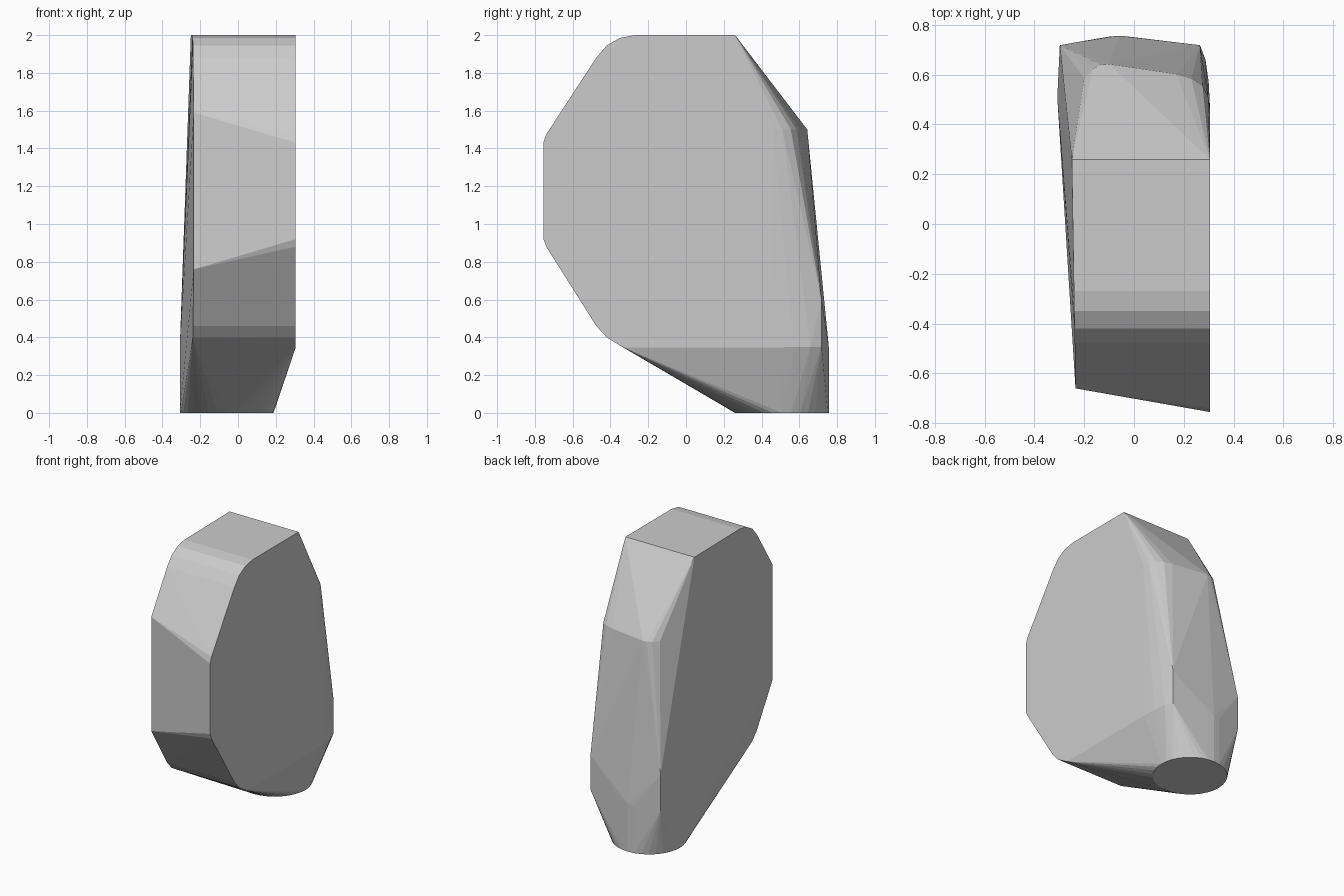
import bpy, bmesh
from math import cos, sin, pi, radians

if "Cube" in bpy.data.objects:
    bpy.data.objects.remove(bpy.data.objects["Cube"])

points = []

# Side outline (y, z), repeated on the right and left faces; only the front cut differs
rounded = [(0.26, 2.0), (-0.27, 2.0), (-0.35, 1.985), (-0.42, 1.945), (-0.475, 1.88),
           (-0.475, 0.46), (-0.42, 0.40)]
right_front = [(-0.74, 1.475), (-0.755, 1.43), (-0.755, 0.92), (-0.74, 0.88)]
left_front = [(-0.66, 1.59), (-0.66, 0.76)]
points += [(0.305, y, z) for y, z in rounded + right_front]
points += [(-0.235 - 0.016 * (y + 0.66), y, z) for y, z in rounded + left_front]

# Lower edge of the right face
points += [(0.305, -0.33, 0.345), (0.305, 0.47, 0.345)]

# Round foot, a short cylinder
for i in range(32):
    a = 2 * pi * i / 32
    for z in (0.0, 0.35):
        points.append((-0.06 + 0.248 * cos(a), 0.508 + 0.248 * sin(a), z))

# Back corners above the foot, with the curved right flank
for z in (0.35, 0.6):
    points += [(0.265, 0.718, z), (-0.298, 0.718, z)]
points += [(0.287, 0.66, 0.35), (0.30, 0.57, 0.35)]

# Rounded back ridge at shoulder height
ridge = [(-0.22, 0.53), (-0.20, 0.585), (-0.165, 0.622), (-0.13, 0.639), (-0.10, 0.642),
         (0.17, 0.602), (0.23, 0.585), (0.275, 0.555), (0.298, 0.51), (0.305, 0.46)]
points += [(x, y, 1.5) for x, y in ridge]

# Wrap the sections in one faceted skin
bm = bmesh.new()
for p in points:
    bm.verts.new(p)
result = bmesh.ops.convex_hull(bm, input=bm.verts[:])
loose = {g for g in result["geom_interior"] + result["geom_unused"]
         if isinstance(g, bmesh.types.BMVert)}
bmesh.ops.delete(bm, geom=[v for v in loose if v.is_valid], context="VERTS")
bmesh.ops.dissolve_limit(bm, angle_limit=radians(0.5), verts=bm.verts[:], edges=bm.edges[:])
bmesh.ops.recalc_face_normals(bm, faces=bm.faces[:])
mesh = bpy.data.meshes.new("faceted_body")
bm.to_mesh(mesh)
bm.free()
body = bpy.data.objects.new("faceted_body", mesh)
bpy.context.collection.objects.link(body)
